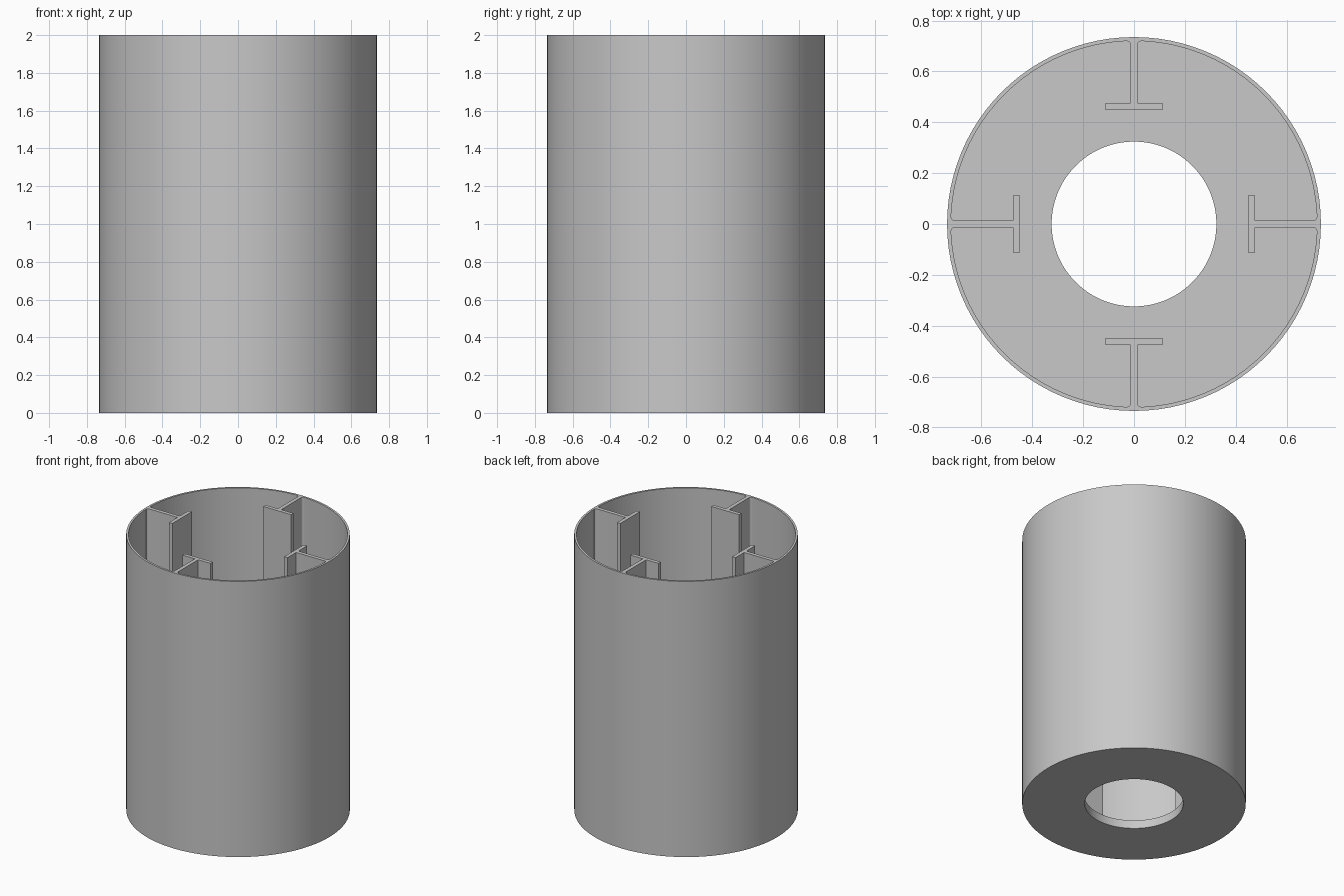
import bpy, bmesh
from math import sin, cos, pi, radians
from mathutils import Matrix, Vector

cube = bpy.data.objects.get("Cube")
if cube:
    bpy.data.objects.remove(cube, do_unlink=True)

HEIGHT, OUTER, INNER, HOLE, FLOOR = 2.0, 0.735, 0.72, 0.324, 0.06
SEGMENTS = 96

grey = bpy.data.materials.new("light_grey")
grey.use_nodes = True
colour = (0.58, 0.58, 0.58, 1)
grey.diffuse_color = colour
grey.node_tree.nodes["Principled BSDF"].inputs["Base Color"].default_value = colour


def finish(name, bm):
    """Turn a bmesh into a smooth shaded object with crisp edges."""
    bmesh.ops.recalc_face_normals(bm, faces=bm.faces)
    mesh = bpy.data.meshes.new(name)
    bm.to_mesh(mesh)
    bm.free()
    mesh.materials.append(grey)
    obj = bpy.data.objects.new(name, mesh)
    bpy.context.collection.objects.link(obj)
    bpy.ops.object.select_all(action='DESELECT')
    obj.select_set(True)
    bpy.context.view_layer.objects.active = obj
    bpy.ops.object.shade_smooth_by_angle(angle=radians(30))
    return obj


# Outer shell: thin wall and holed floor, turned from one closed section
section = [(HOLE, 0), (OUTER, 0), (OUTER, HEIGHT),
           (INNER, HEIGHT), (INNER, FLOOR), (HOLE, FLOOR)]
bm = bmesh.new()
rings = []
for i in range(SEGMENTS):
    a = 2 * pi * i / SEGMENTS
    rings.append([bm.verts.new((r * cos(a), r * sin(a), z)) for r, z in section])
for i, ring in enumerate(rings):
    following = rings[(i + 1) % SEGMENTS]
    for j in range(len(section)):
        k = (j + 1) % len(section)
        bm.faces.new((ring[j], following[j], following[k], ring[k]))
finish("shell", bm)

# T-shaped rib: flange, web and a small fillet where it meets the wall
WEB, FLANGE, FILLET = 0.0135, 0.112, 0.012
root = 0.718
half = [(0.449, FLANGE), (0.476, FLANGE), (0.476, WEB)]
for i in range(5):
    a = pi / 2 * i / 4
    half.append((root - FILLET + FILLET * sin(a), WEB + FILLET * (1 - cos(a))))
half.append((0.728, WEB + FILLET))
outline = half + [(x, -y) for x, y in reversed(half)]

for i, side in enumerate(("left", "back", "right", "front")):
    bm = bmesh.new()
    face = bm.faces.new([bm.verts.new((x, y, FLOOR / 2)) for x, y in outline])
    grown = bmesh.ops.extrude_face_region(bm, geom=[face], use_keep_orig=True)
    top = [v for v in grown["geom"] if isinstance(v, bmesh.types.BMVert)]
    bmesh.ops.translate(bm, verts=top, vec=Vector((0, 0, HEIGHT - FLOOR / 2)))
    bmesh.ops.rotate(bm, verts=bm.verts, matrix=Matrix.Rotation(i * pi / 2, 3, 'Z'))
    finish(side + "_rib", bm)
